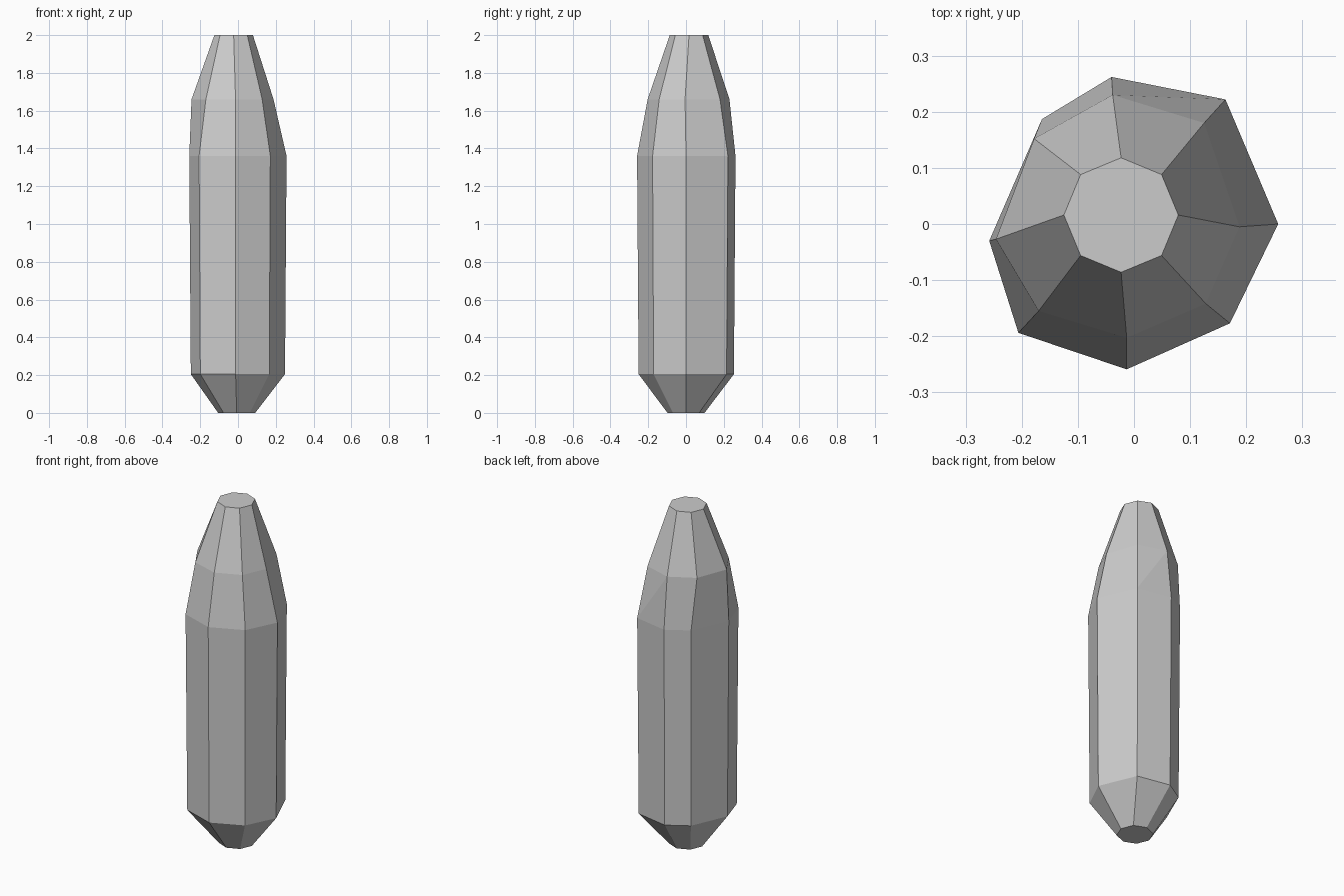
import bpy, bmesh
from math import cos, sin, pi

if "Cube" in bpy.data.objects:
    bpy.data.objects.remove(bpy.data.objects["Cube"])


def octagon(cx, cy, r):
    return [(cx + r * cos(i * pi / 4), cy + r * sin(i * pi / 4)) for i in range(8)]


# Irregular eight-sided cross-sections of the body
widest = [(0.257, 0.0), (0.163, 0.222), (-0.04, 0.262), (-0.164, 0.187),
          (-0.258, -0.03), (-0.206, -0.194), (-0.013, -0.259), (0.171, -0.177)]
shoulder = [(0.188, -0.005), (0.125, 0.18), (-0.038, 0.23), (-0.178, 0.152),
            (-0.246, -0.027), (-0.17, -0.155), (-0.013, -0.203), (0.128, -0.142)]
lower = [(x * 0.968, y * 0.968) for x, y in widest]

# Section outline at each height, bottom to top
sections = [(0.0, octagon(-0.007, 0.0, 0.098)), (0.205, lower), (1.36, widest),
            (1.66, shoulder), (2.0, octagon(-0.023, 0.016, 0.102))]

# Faceted body: bridge neighbouring sections and cap both ends
bm = bmesh.new()
rings = [[bm.verts.new((x, y, z)) for x, y in pts] for z, pts in sections]
for a, b in zip(rings, rings[1:]):
    for i in range(8):
        j = (i + 1) % 8
        bm.faces.new((a[i], a[j], b[j], b[i]))
bm.faces.new(rings[0][::-1])
bm.faces.new(rings[-1])

# Crease across the one twisted shoulder facet
bmesh.ops.connect_verts(bm, verts=[rings[2][1], rings[3][2]])
bmesh.ops.recalc_face_normals(bm, faces=bm.faces[:])

mesh = bpy.data.meshes.new("faceted_body")
bm.to_mesh(mesh)
bm.free()
bpy.context.collection.objects.link(bpy.data.objects.new("faceted_body", mesh))
